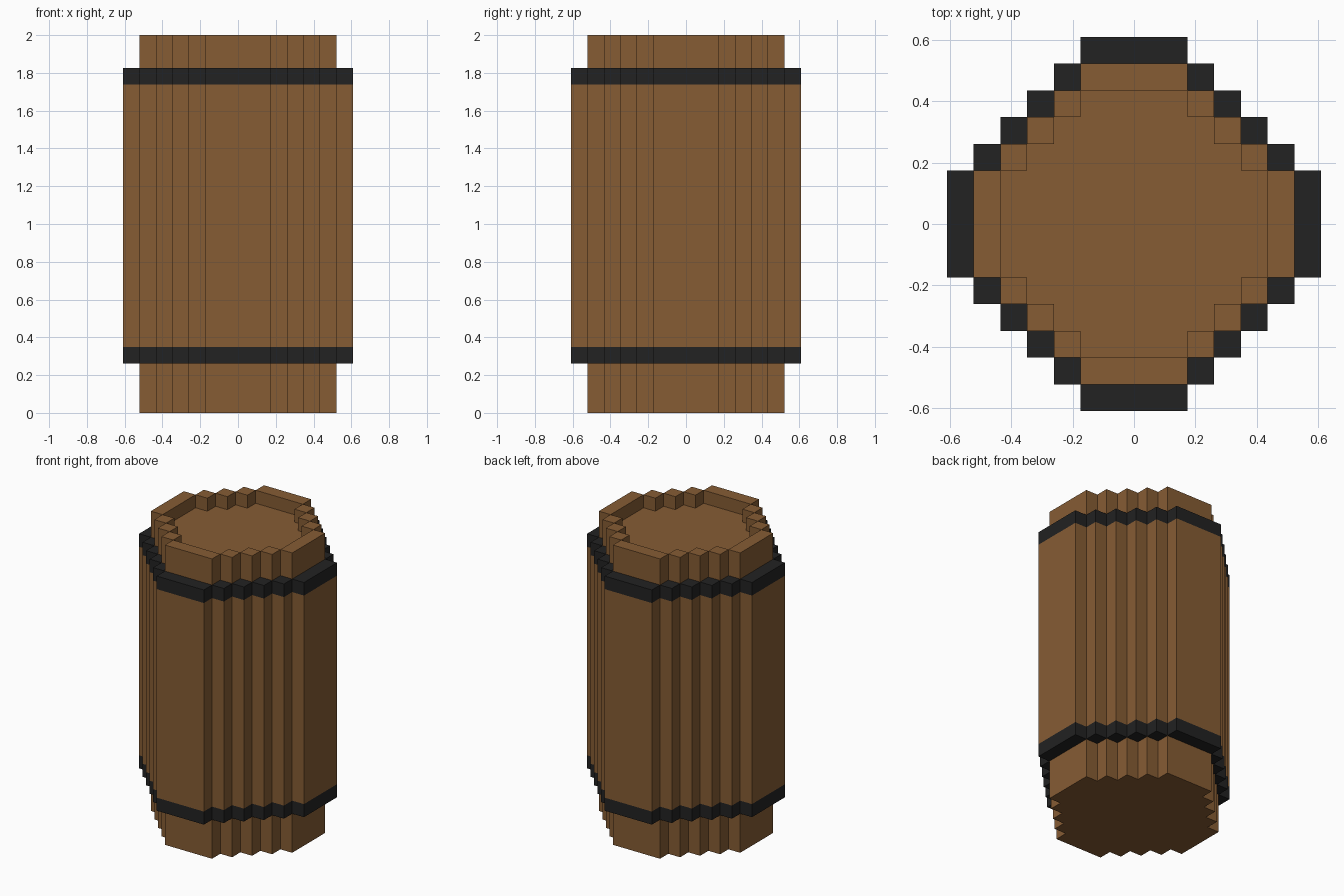
import bpy

cube = bpy.data.objects.get("Cube")
if cube:
    bpy.data.objects.remove(cube, do_unlink=True)

U = 2 / 23  # one block


def material(name, color):
    m = bpy.data.materials.new(name)
    m.use_nodes = True
    m.diffuse_color = color
    m.node_tree.nodes["Principled BSDF"].inputs["Base Color"].default_value = color
    return m


wood = material("brown wood", (0.238, 0.107, 0.034, 1))
iron = material("black iron", (0.016, 0.016, 0.016, 1))


def four_ways(points):
    """The points turned by 0, 90, 180 and 270 degrees about the axis."""
    turns = [list(points)]
    for _ in range(3):
        turns.append([(-y, x) for x, y in turns[-1]])
    return turns


def outline(r):
    """Counter-clockwise stepped circle of radius r blocks."""
    quarter = [(r, 2)]
    for k in range(1, r - 1):
        quarter += [(r - k, k + 1), (r - k, k + 2)]
    return [p for turn in four_ways(quarter) for p in turn]


class Part:
    def __init__(self):
        self.verts, self.faces = [], []

    def face(self, points, flip=False):
        start = len(self.verts)
        self.verts += [(x * U, y * U, z * U) for x, y, z in points]
        ids = list(range(start, start + len(points)))
        self.faces.append(ids[::-1] if flip else ids)

    def wall(self, r, z0, z1, flip=False):
        pts = outline(r)
        for (ax, ay), (bx, by) in zip(pts, pts[1:] + pts[:1]):
            self.face([(ax, ay, z0), (bx, by, z0), (bx, by, z1), (ax, ay, z1)], flip)

    def disc(self, r, z, flip=False):
        self.face([(x, y, z) for x, y in outline(r)], flip)

    def ring(self, r, z, flip=False):
        """One-block-wide ledge: four long blocks joined by diagonal steps."""
        boxes = [(r - 1, -2, r, 2)]
        boxes += [(2 + k, r - 2 - k, 3 + k, r - 1 - k) for k in range(r - 3)]
        for x0, y0, x1, y1 in boxes:
            for turn in four_ways([(x0, y0), (x1, y0), (x1, y1), (x0, y1)]):
                self.face([(x, y, z) for x, y in turn], flip)

    def build(self, name, mat):
        mesh = bpy.data.meshes.new(name)
        mesh.from_pydata(self.verts, [], self.faces)
        mesh.materials.append(mat)
        mesh.update()
        obj = bpy.data.objects.new(name, mesh)
        bpy.context.collection.objects.link(obj)


# Foot of the barrel with a flat underside
foot = Part()
foot.wall(6, 0, 3)
foot.disc(6, 0, flip=True)
foot.build("barrel_foot", wood)

# Wide middle staves
staves = Part()
staves.wall(7, 4, 20)
staves.build("middle_staves", wood)

# Iron hoops, each with its exposed ledge
lower = Part()
lower.wall(7, 3, 4)
lower.ring(7, 3, flip=True)
lower.build("lower_hoop", iron)

upper = Part()
upper.wall(7, 20, 21)
upper.ring(7, 21)
upper.build("upper_hoop", iron)

# Top rim and the lid sunk one block below it
rim = Part()
rim.wall(6, 21, 23)
rim.ring(6, 23)
rim.wall(5, 22, 23, flip=True)
rim.build("top_rim", wood)

lid = Part()
lid.disc(5, 22)
lid.build("lid", wood)
